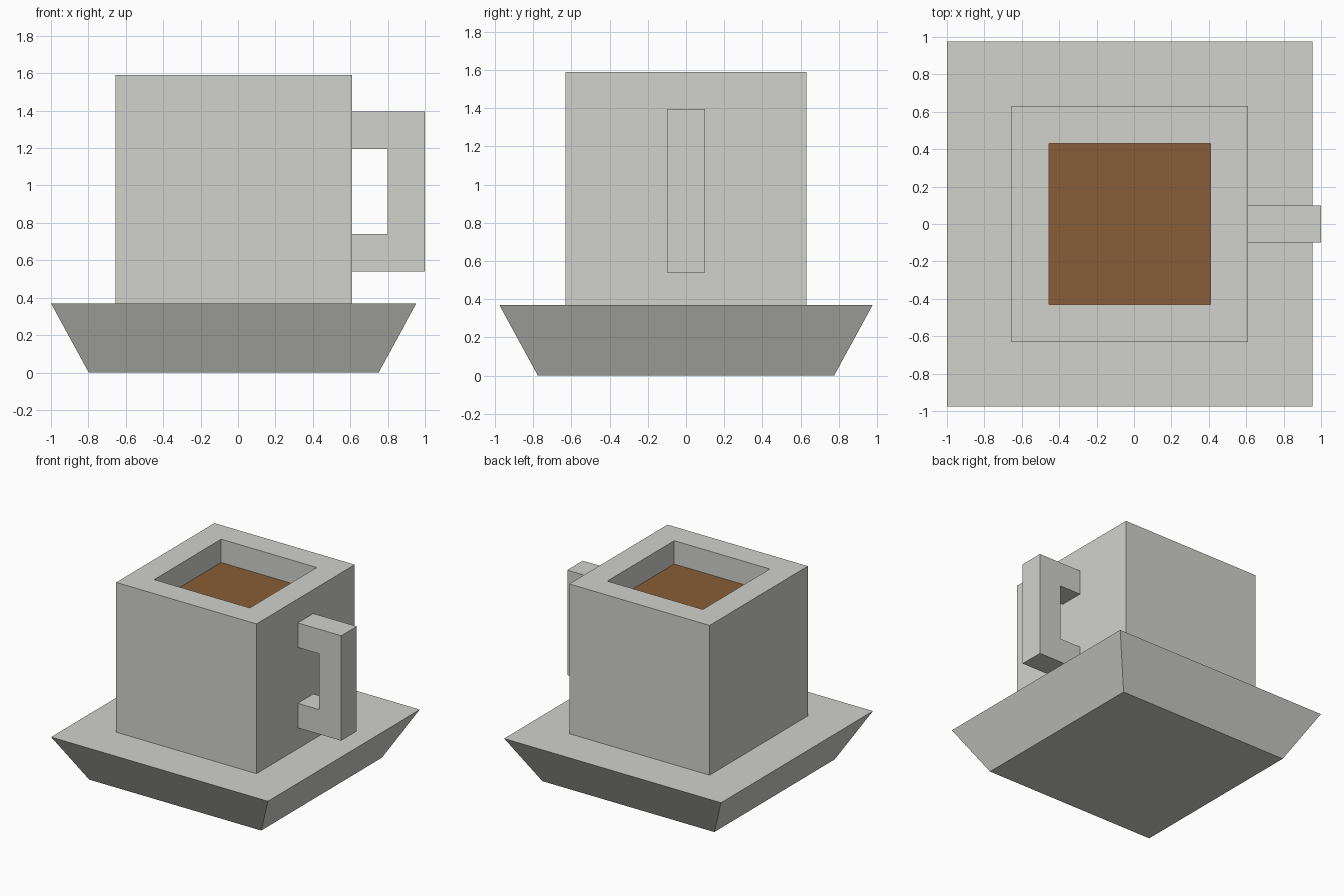
import bpy, bmesh
from mathutils import Vector

cube = bpy.data.objects.get("Cube")
if cube:
    bpy.data.objects.remove(cube, do_unlink=True)

CX = -0.023          # shared centre of cup and saucer
SAUCER_TOP = 0.37
CUP_TOP = 1.59
COFFEE_LEVEL = 1.40


def material(name, color):
    mat = bpy.data.materials.new(name)
    mat.use_nodes = True
    mat.diffuse_color = (*color, 1)
    mat.node_tree.nodes["Principled BSDF"].inputs["Base Color"].default_value = (*color, 1)
    return mat


ceramic = material("pale grey ceramic", (0.64, 0.64, 0.61))
coffee_brown = material("coffee brown", (0.25, 0.11, 0.038))


def finish(name, bm, mat):
    bmesh.ops.recalc_face_normals(bm, faces=bm.faces)
    mesh = bpy.data.meshes.new(name)
    bm.to_mesh(mesh)
    bm.free()
    mesh.materials.append(mat)
    obj = bpy.data.objects.new(name, mesh)
    bpy.context.collection.objects.link(obj)
    return obj


def square_loft(name, sections, mat):
    """Closed solid through square sections given as (half width, height)."""
    bm = bmesh.new()
    rings = [[bm.verts.new((CX + sx * h, sy * h, z))
              for sx, sy in ((-1, -1), (1, -1), (1, 1), (-1, 1))]
             for h, z in sections]
    for low, high in zip(rings, rings[1:]):
        for i in range(4):
            j = (i + 1) % 4
            bm.faces.new((low[i], low[j], high[j], high[i]))
    bm.faces.new(rings[0])
    bm.faces.new(rings[-1])
    return finish(name, bm, mat)


# Saucer: flat-topped, flaring outward from its foot
square_loft("saucer", [(0.775, 0), (0.977, SAUCER_TOP)], ceramic)

# Cup: thick square wall with a recessed well
cup = square_loft("cup", [(0.632, SAUCER_TOP), (0.632, CUP_TOP),
                          (0.431, CUP_TOP), (0.431, COFFEE_LEVEL)], ceramic)

# Coffee: the floor of the well
cup.data.materials.append(coffee_brown)
for face in cup.data.polygons:
    if face.normal.z > 0.9 and abs(face.center.z - COFFEE_LEVEL) < 0.01:
        face.material_index = 1

# Handle: square C-shaped profile extruded across the cup's side
profile = [(0.609, 0.54), (1.0, 0.54), (1.0, 1.395), (0.609, 1.395),
           (0.609, 1.195), (0.80, 1.195), (0.80, 0.74), (0.609, 0.74)]
bm = bmesh.new()
side = bm.faces.new([bm.verts.new((x, -0.1, z)) for x, z in profile])
extruded = bmesh.ops.extrude_face_region(bm, geom=[side], use_keep_orig=True)
bmesh.ops.translate(bm, vec=Vector((0, 0.2, 0)),
                    verts=[g for g in extruded["geom"] if isinstance(g, bmesh.types.BMVert)])
finish("handle", bm, ceramic)
